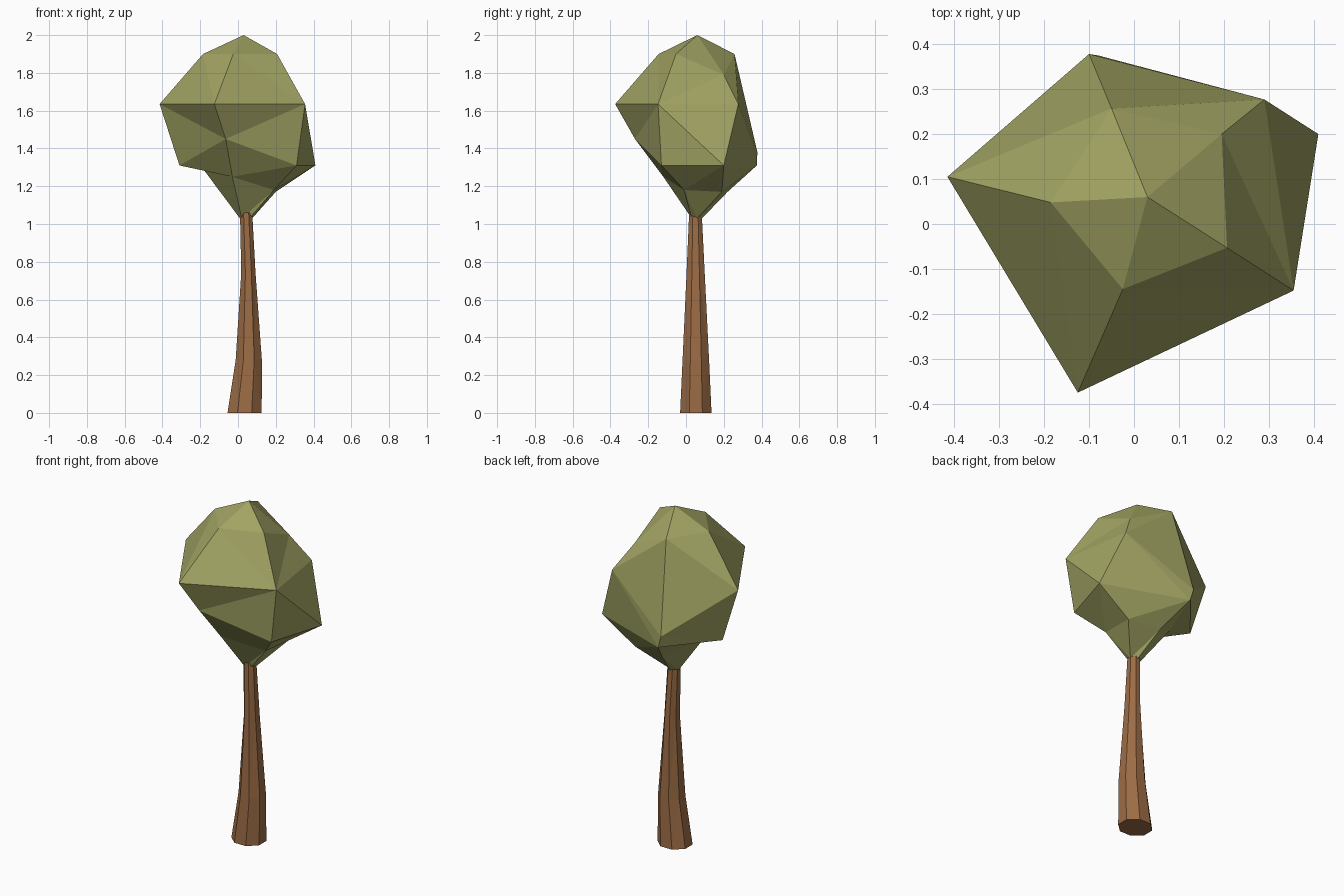
import bpy, bmesh
from math import cos, sin, tau

if "Cube" in bpy.data.objects:
    bpy.data.objects.remove(bpy.data.objects["Cube"])


def loft(name, rings, color, tip=None):
    """Skin stacked rings (bottom to top) with flat faces; optional tip point."""
    bm = bmesh.new()
    loops = [[bm.verts.new(p) for p in ring] for ring in rings]
    n = len(loops[0])
    bm.faces.new(loops[0][::-1])
    for low, high in zip(loops, loops[1:]):
        for i in range(n):
            j = (i + 1) % n
            bm.faces.new((low[i], low[j], high[j], high[i]))
    if tip:
        top = bm.verts.new(tip)
        for i in range(n):
            bm.faces.new((loops[-1][i], loops[-1][(i + 1) % n], top))
    else:
        bm.faces.new(loops[-1])
    quads = [f for f in bm.faces if len(f.verts) == 4]
    bmesh.ops.triangulate(bm, faces=quads, quad_method='SHORT_EDGE')
    bmesh.ops.recalc_face_normals(bm, faces=bm.faces[:])
    mesh = bpy.data.meshes.new(name)
    bm.to_mesh(mesh)
    bm.free()
    mat = bpy.data.materials.new(name + "_color")
    mat.diffuse_color = color
    mat.use_nodes = True
    mat.node_tree.nodes["Principled BSDF"].inputs["Base Color"].default_value = mat.diffuse_color
    mesh.materials.append(mat)
    obj = bpy.data.objects.new(name, mesh)
    bpy.context.collection.objects.link(obj)
    return obj


# Trunk: octagonal, bent, tapering (centre x, centre y, z, radius x, radius y)
sections = [(.035, .052, 0, .098, .09), (.057, .052, .28, .075, .076),
            (.055, .051, .74, .041, .052), (.043, .05, 1.06, .035, .036)]
trunk = [[(cx + rx * cos(tau * (i + .5) / 8), cy + ry * sin(tau * (i + .5) / 8), z)
          for i in range(8)] for cx, cy, z, rx, ry in sections]
loft("trunk", trunk, (.33, .15, .06, 1))

# Crown: irregular five-sided rings, each starting on the left, going by the front
crown = [
    [(.01, .055, 1.03), (.02, .03, 1.03), (.06, .03, 1.03), (.075, .06, 1.03), (.045, .085, 1.03)],
    [(-.18, .08, 1.285), (-.03, -.12, 1.25), (.19, -.01, 1.18), (.2, .19, 1.17), (0, .22, 1.17)],
    [(-.31, .10, 1.31), (-.065, -.27, 1.45), (.31, -.13, 1.31), (.41, .2, 1.31), (-.08, .375, 1.31)],
    [(-.415, .105, 1.635), (-.125, -.375, 1.635), (.355, -.148, 1.635), (.29, .277, 1.635), (-.1, .378, 1.38)],
    [(-.185, .048, 1.9), (-.025, -.145, 1.9), (.207, -.053, 1.9), (.195, .2, 1.79), (-.05, .257, 1.9)],
]
loft("crown", crown, (.36, .37, .125, 1), tip=(.03, .06, 2))
